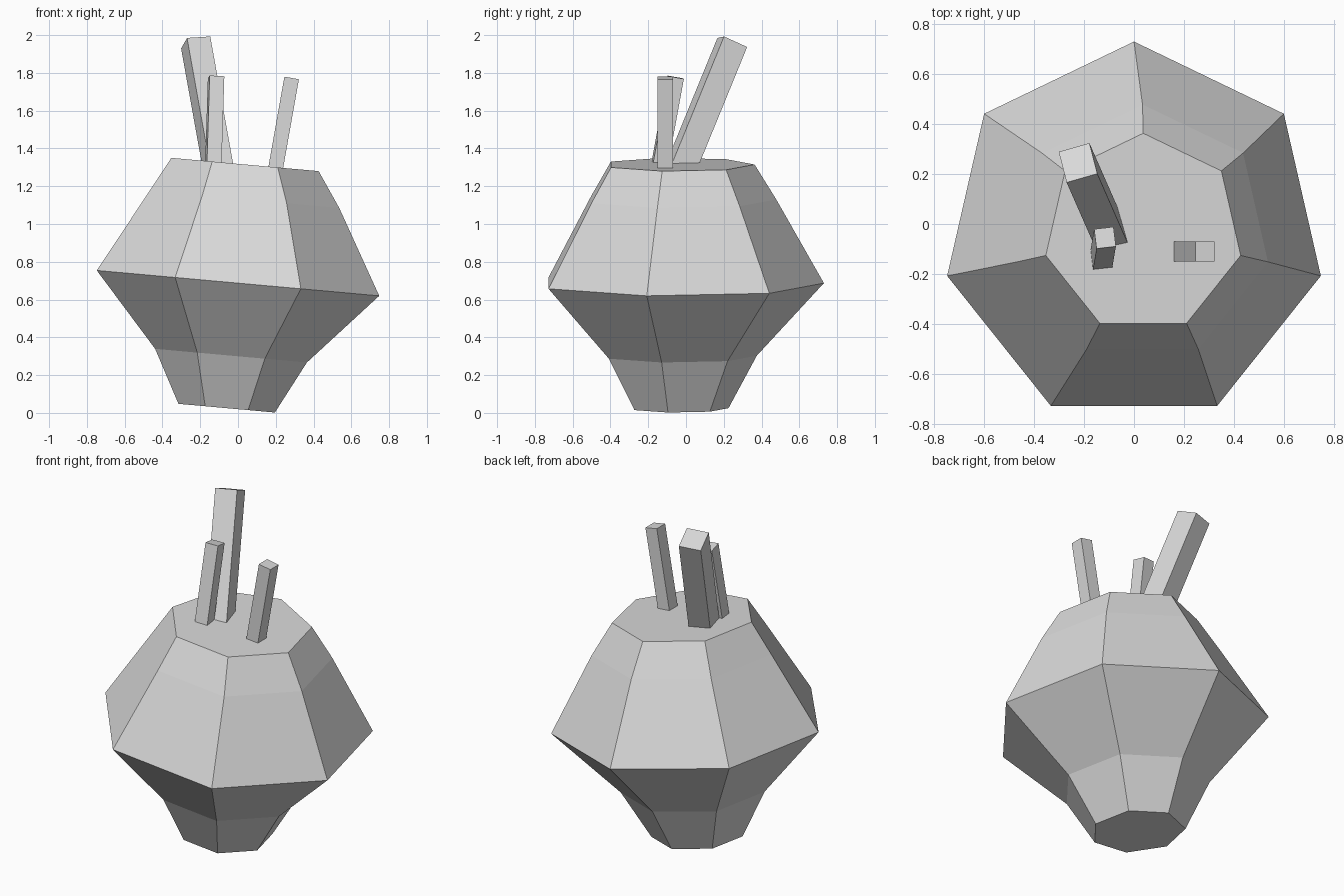
import bpy, bmesh, math
from mathutils import Vector

cube = bpy.data.objects.get("Cube")
if cube:
    bpy.data.objects.remove(cube, do_unlink=True)

grey = bpy.data.materials.new("plain_grey")
grey.use_nodes = True
COLOUR = (0.7, 0.7, 0.7, 1)
grey.diffuse_color = COLOUR
grey.node_tree.nodes["Principled BSDF"].inputs["Base Color"].default_value = COLOUR


def loft(name, rings):
    """Skin a list of equal-length point rings and cap both ends."""
    bm = bmesh.new()
    loops = [[bm.verts.new(p) for p in ring] for ring in rings]
    n = len(loops[0])
    for low, high in zip(loops, loops[1:]):
        for i in range(n):
            j = (i + 1) % n
            bm.faces.new((low[i], low[j], high[j], high[i]))
    bm.faces.new(loops[0][::-1])
    bm.faces.new(loops[-1])
    bmesh.ops.recalc_face_normals(bm, faces=bm.faces[:])
    mesh = bpy.data.meshes.new(name)
    bm.to_mesh(mesh)
    bm.free()
    mesh.materials.append(grey)
    obj = bpy.data.objects.new(name, mesh)
    bpy.context.collection.objects.link(obj)
    return obj


# Seven-sided body, leaning slightly to its left
SIDES, LEAN, CENTRE_Y = 7, 0.09, -0.037


def body_ring(cx, cz, radius):
    points = []
    for k in range(SIDES):
        a = math.pi / 2 + k * math.tau / SIDES
        dx = radius * math.cos(a)
        points.append((cx + dx, CENTRE_Y + radius * math.sin(a), cz - LEAN * dx))
    return points


profile = [  # centre x, centre z, radius
    (-0.06, 0.025, 0.262),
    (-0.037, 0.303, 0.412),
    (0.0, 0.687, 0.767),
    (0.034, 1.13, 0.515),
    (0.037, 1.315, 0.40),
]
loft("body", [body_ring(*ring) for ring in profile])


# Leaning square sticks on the top
def stick(name, base, top, width, depth, side):
    base, top = Vector(base), Vector(top)
    axis = (top - base).normalized()
    side = Vector(side)
    u = (side - axis * side.dot(axis)).normalized()
    v = axis.cross(u)
    u, v = u * width / 2, v * depth / 2
    base = base - axis * 0.06
    loft(name, [[c - u - v, c + u - v, c + u + v, c - u + v] for c in (base, top)])


stick("tall_stick", (-0.109, -0.017, 1.321), (-0.224, 0.245, 1.961),
      0.128, 0.138, (0.12, 0.04, 0.02))
stick("middle_stick", (-0.13, -0.137, 1.33), (-0.116, -0.055, 1.777),
      0.078, 0.08, (0.08, 0.01, 0))
stick("left_stick", (0.2, -0.11, 1.3), (0.284, -0.11, 1.773),
      0.078, 0.08, (1, 0, 0))
